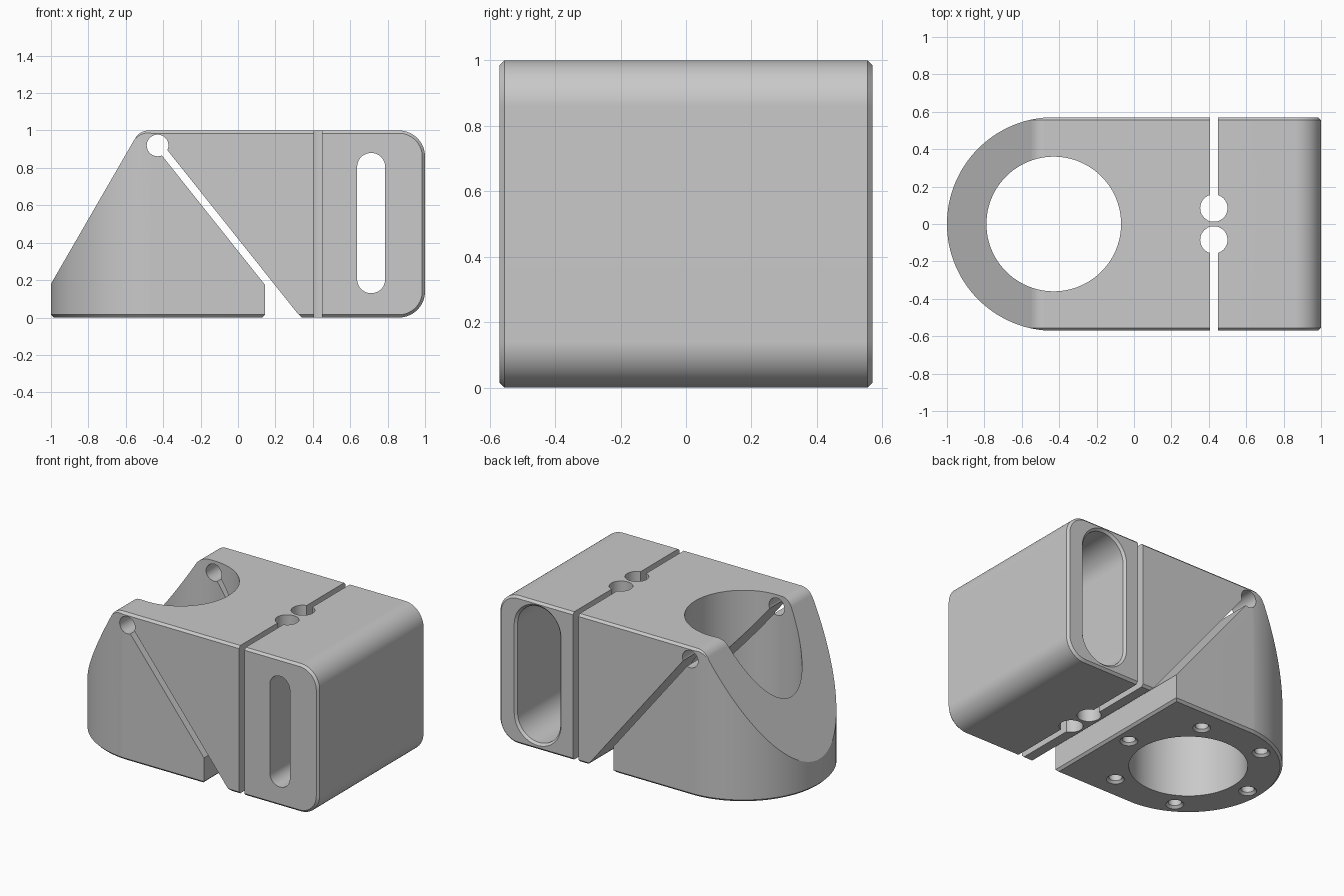
import bpy, bmesh, math
from mathutils import Vector

if "Cube" in bpy.data.objects:
    bpy.data.objects.remove(bpy.data.objects["Cube"], do_unlink=True)

# Single plain grey metal
metal = bpy.data.materials.new("grey_metal")
metal.use_nodes = True
GREY = (0.585, 0.585, 0.585, 1)
metal.diffuse_color = GREY
metal.node_tree.nodes["Principled BSDF"].inputs["Base Color"].default_value = GREY


def arc(cx, cy, r, start, end, n):
    """Points on an arc, angles in degrees."""
    angles = [math.radians(start + (end - start) * i / n) for i in range(n + 1)]
    return [(cx + r * math.cos(a), cy + r * math.sin(a)) for a in angles]


def circle(cx, cy, r, n=48):
    return arc(cx, cy, r, 0, 360, n)[:-1]


def oblong(cx, cy, r, half):
    """Upright slot outline with round ends."""
    return arc(cx, cy + half, r, 0, 180, 24) + arc(cx, cy - half, r, 180, 360, 24)


def fillet(prev, corner, nxt, r, n=16):
    """Round one corner of a clockwise outline."""
    c = Vector(corner)
    d1, d2 = (Vector(prev) - c).normalized(), (Vector(nxt) - c).normalized()
    half = d1.angle(d2) / 2
    mid = c + (d1 + d2).normalized() * r / math.sin(half)
    spoke = c + d1 * r / math.tan(half) - mid
    start = math.degrees(math.atan2(spoke.y, spoke.x))
    sweep = 180 - math.degrees(2 * half)
    return arc(mid.x, mid.y, r, start, start - sweep, n)


def loft(name, rings, axis, chamfer=0):
    """Closed solid through (outline, height) rings along an axis."""
    bm = bmesh.new()
    loops = [[bm.verts.new((u, v, h) if axis == "z" else (u, h, v)) for u, v in pts]
             for pts, h in rings]
    caps = [bm.faces.new(loops[0]), bm.faces.new(loops[-1])]
    n = len(loops[0])
    for lo, hi in zip(loops, loops[1:]):
        for i in range(n):
            j = (i + 1) % n
            bm.faces.new((lo[i], lo[j], hi[j], hi[i]))
    bmesh.ops.recalc_face_normals(bm, faces=bm.faces)
    if chamfer:
        rim = [e for f in caps for e in f.edges]
        bmesh.ops.bevel(bm, geom=rim, offset=chamfer, segments=1, affect="EDGES")
    mesh = bpy.data.meshes.new(name)
    bm.to_mesh(mesh)
    bm.free()
    mesh.materials.append(metal)
    obj = bpy.data.objects.new(name, mesh)
    bpy.context.collection.objects.link(obj)
    return obj


def combine(target, tool, operation="DIFFERENCE"):
    """Apply a boolean and discard the tool."""
    tool.hide_render = True
    mod = target.modifiers.new(tool.name, "BOOLEAN")
    mod.object, mod.operation, mod.solver = tool, operation, "EXACT"
    bpy.context.view_layer.objects.active = target
    bpy.ops.object.modifier_apply(modifier=mod.name)
    bpy.data.objects.remove(tool, do_unlink=True)


CH = 0.015            # edge chamfer
BORE_X = -0.429       # bore and nose centre
HALF = 0.57           # half depth of the block

# Block: side profile with sloped nose and rounded far end
toe, brow, top_end, low_end = (-1.104, 0), (-0.526, 1), (1, 1), (1, 0)
profile = ([toe] + fillet(toe, brow, top_end, 0.087)
           + fillet(brow, top_end, low_end, 0.14)
           + fillet(top_end, low_end, toe, 0.14))
body = loft("flexure_block", [(profile, -HALF), (profile, HALF)], "y", CH)

# Half-round nose in plan
plan = arc(BORE_X, 0, HALF + 0.001, 90, 270, 64)
plan += [(BORE_X, -0.7), (1.2, -0.7), (1.2, 0.7), (BORE_X, 0.7)]
combine(body, loft("nose_plan", [(plan, 0), (plan, 1.2)], "z", CH), "INTERSECT")

# Main bore
bore = circle(BORE_X, 0, 0.36, 96)
combine(body, loft("bore", [(bore, -0.1), (bore, 1.1)], "z"))

# Diagonal flexure: hinge hole and slanted gap opening at the bottom
hinge = circle(-0.43, 0.92, 0.058)
gap = [(-0.40, 0.923), (-0.44, 0.908), (0.144, 0.175), (0.144, CH),
       (0.114, -CH), (0.355, -CH), (0.32, 0.02)]
for name, pts in (("hinge_hole", hinge), ("diagonal_gap", gap)):
    combine(body, loft(name, [(pts, -0.8), (pts, 0.8)], "y"))

# Vertical flexure: paired holes with a thin web, and gaps out to both sides
for side in (-1, 1):
    web = circle(0.427, side * 0.085, 0.073)
    combine(body, loft("web_hole", [(web, -0.1), (web, 1.1)], "z"))
    slit = [(x, side * y) for x, y in ((0.406, 0.09), (0.448, 0.09), (0.448, 0.7), (0.406, 0.7))]
    combine(body, loft("web_gap", [(slit, -0.1), (slit, 1.1)], "z"))

# Oblong screw slot with a wider chamfered pocket from the back
slot = oblong(0.712, 0.505, 0.075, 0.3)
combine(body, loft("screw_slot", [(slot, -0.8), (slot, 0.3)], "y"))
pocket, flare = oblong(0.712, 0.505, 0.16, 0.3), oblong(0.712, 0.505, 0.19, 0.3)
combine(body, loft("screw_pocket", [(pocket, -0.2), (pocket, HALF - CH),
                                    (flare, HALF + CH)], "y"))

# Ring of countersunk blind holes under the nose
for k in range(6):
    a = math.radians(60 * k)
    x, y = BORE_X + 0.47 * math.cos(a), 0.47 * math.sin(a)
    wide, narrow = circle(x, y, 0.07, 32), circle(x, y, 0.04, 32)
    combine(body, loft("base_hole", [(wide, -CH), (narrow, CH), (narrow, 0.2)], "z"))

# Smooth curves, crisp edges
bpy.ops.object.select_all(action="DESELECT")
body.select_set(True)
bpy.context.view_layer.objects.active = body
bpy.ops.object.shade_smooth_by_angle(angle=math.radians(25))
weighted = body.modifiers.new("even_normals", "WEIGHTED_NORMAL")
weighted.keep_sharp = True
